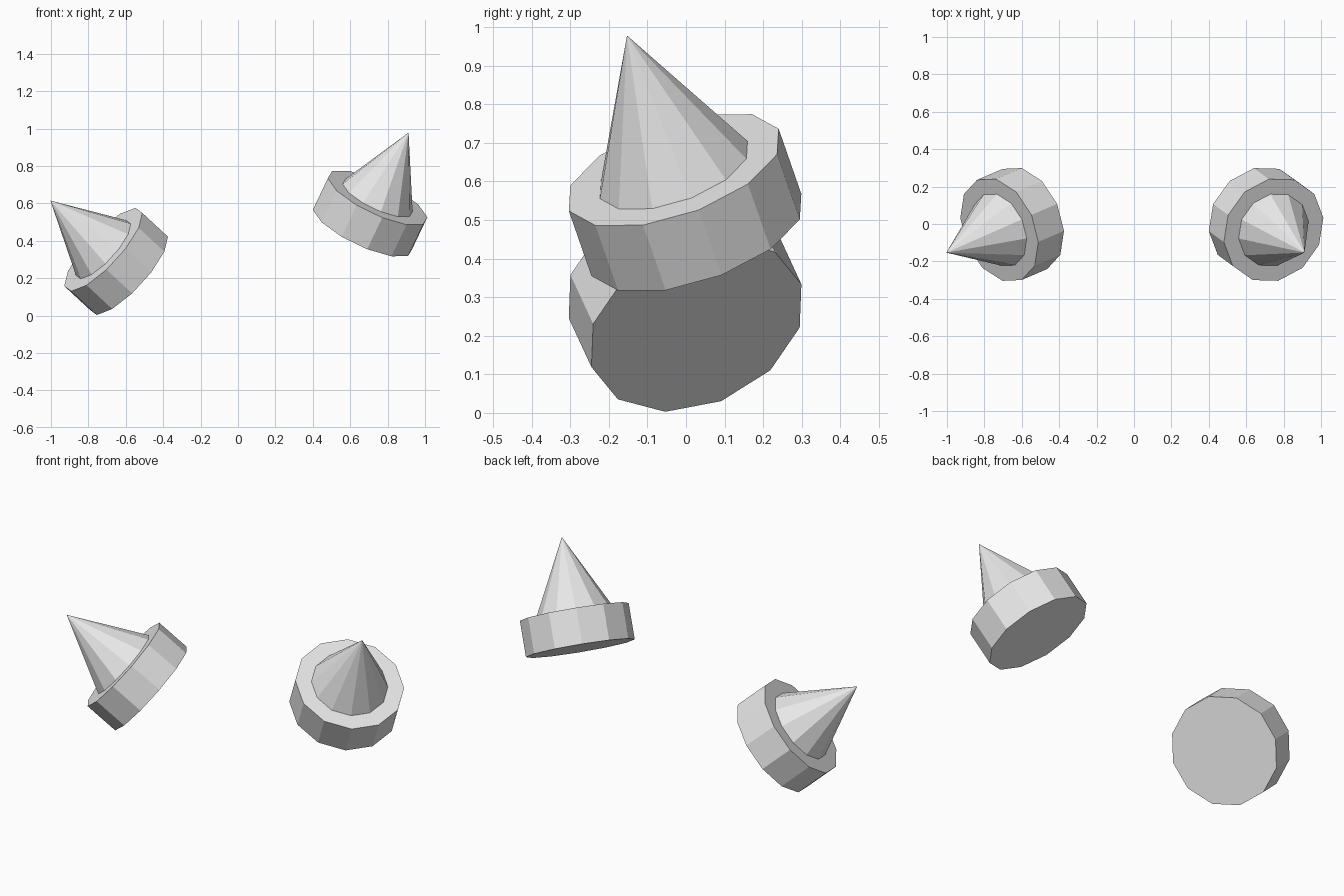
import bpy
import math
from mathutils import Matrix, Vector

if "Cube" in bpy.data.objects:
    bpy.data.objects.remove(bpy.data.objects["Cube"], do_unlink=True)

SIDES = 12
COLLAR_RADIUS, COLLAR_HEIGHT = 0.293, 0.196
CONE_RADIUS, TOTAL_HEIGHT = 0.206, 0.60

grey = bpy.data.materials.new("plain grey")
grey.use_nodes = True
grey.diffuse_color = (0.8, 0.8, 0.8, 1)
grey.node_tree.nodes["Principled BSDF"].inputs["Base Color"].default_value = (0.8, 0.8, 0.8, 1)


def frame(base, axis, corner):
    """Frame at the base centre, z along the axis, y towards one corner."""
    z = Vector(axis).normalized()
    y = Vector(corner)
    y = (y - z * y.dot(z)).normalized()
    x = y.cross(z)
    rot = Matrix((x, y, z)).transposed().to_4x4()
    return Matrix.Translation(base) @ rot


def tapered(name, r1, r2, z0, z1, matrix):
    """Flat-sided cylinder or cone between two heights of a frame."""
    bpy.ops.mesh.primitive_cone_add(vertices=SIDES, radius1=r1, radius2=r2, depth=z1 - z0)
    obj = bpy.context.object
    obj.name = name
    obj.matrix_world = matrix @ Matrix.Translation((0, 0, (z0 + z1) / 2))
    obj.data.materials.append(grey)


# Two tilted studs: side, base centre, axis, direction of one corner
studs = [
    ("right", (-0.583, 0.027, 0.226), (-0.70, -0.30, 0.648), (-0.171, -0.080, -0.222)),
    ("left", (0.666, 0.027, 0.461), (0.41, -0.30, 0.862), (0.244, -0.080, -0.144)),
]
for side, base, axis, corner in studs:
    m = frame(base, axis, corner)
    # Thick twelve-sided collar
    tapered(side + "_collar", COLLAR_RADIUS, COLLAR_RADIUS, 0, COLLAR_HEIGHT, m)
    # Pointed cone on the collar
    tapered(side + "_spike", CONE_RADIUS, 0, COLLAR_HEIGHT, TOTAL_HEIGHT, m)
